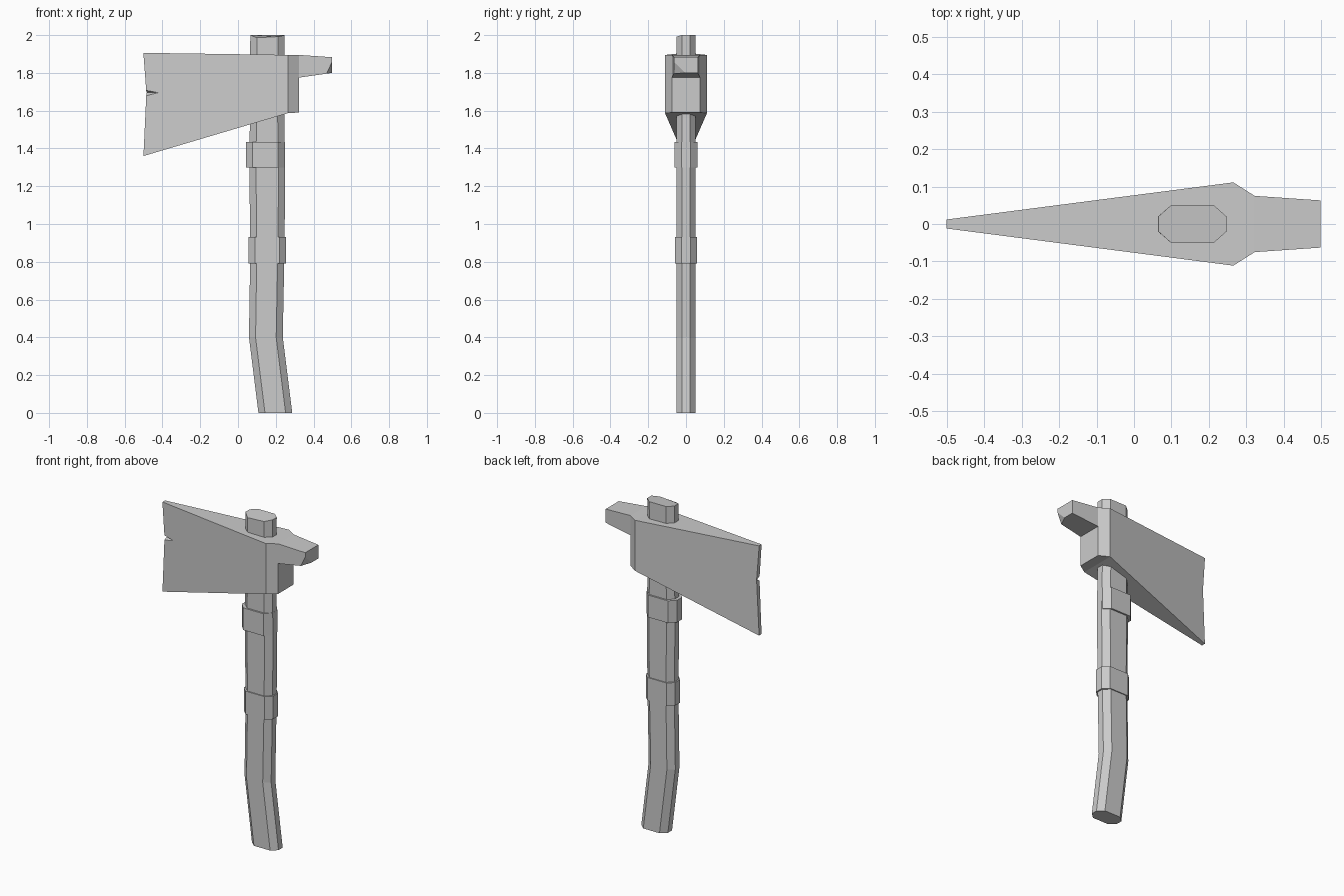
import bpy, bmesh
from mathutils import Vector

if "Cube" in bpy.data.objects:
    bpy.data.objects.remove(bpy.data.objects["Cube"])


def finish(name, bm):
    bmesh.ops.remove_doubles(bm, verts=bm.verts, dist=1e-5)
    bmesh.ops.dissolve_degenerate(bm, edges=bm.edges, dist=1e-5)
    bmesh.ops.recalc_face_normals(bm, faces=bm.faces)
    mesh = bpy.data.meshes.new(name)
    bm.to_mesh(mesh)
    bm.free()
    ob = bpy.data.objects.new(name, mesh)
    bpy.context.collection.objects.link(ob)
    return ob


def loft(name, rings):
    """Closed skin through equal-length rings of points."""
    bm = bmesh.new()
    vs = [[bm.verts.new(p) for p in r] for r in rings]
    n = len(rings[0])
    for a, b in zip(vs, vs[1:]):
        for i in range(n):
            j = (i + 1) % n
            bm.faces.new((a[i], a[j], b[j], b[i]))
    bm.faces.new(vs[0][::-1])
    bm.faces.new(vs[-1])
    return finish(name, bm)


def octagon(x0, x1, z, hy=0.051, end=0.02, cut=0.035):
    """Flattened eight-sided section, counter-clockwise from front left."""
    return [Vector(p) for p in (
        (x0 + cut, -hy, z), (x1 - cut, -hy, z), (x1, -end, z), (x1, end, z),
        (x1 - cut, hy, z), (x0 + cut, hy, z), (x0, end, z), (x0, -end, z))]


def block(x, hy, bottom, top):
    return [(x, -hy, bottom), (x, hy, bottom), (x, hy, top), (x, -hy, top)]


def cut(target, name, points):
    """Subtract the convex hull of a few points."""
    bm = bmesh.new()
    for p in points:
        bm.verts.new(p)
    bmesh.ops.convex_hull(bm, input=bm.verts)
    cutter = finish(name, bm)
    cutter.hide_render = True
    cutter.hide_viewport = True
    mod = target.modifiers.new(name, 'BOOLEAN')
    mod.operation = 'DIFFERENCE'
    mod.solver = 'EXACT'
    mod.object = cutter


# bent handle with a worn top
sections = [octagon(0.108, 0.287, 0), octagon(0.058, 0.237, 0.4),
            octagon(0.065, 0.246, 0.86), octagon(0.06, 0.25, 1.3),
            octagon(0.063, 0.245, 1.56), octagon(0.065, 0.247, 2.0)]
sections[-1][0].z -= 0.014
sections[-1][1].z -= 0.008
loft("handle", sections)

# grip bands
for name, x0, x1, z0, z1, hy in (("lower_band", 0.056, 0.254, 0.79, 0.93, 0.057),
                                 ("upper_band", 0.043, 0.248, 1.30, 1.435, 0.061)):
    loft(name, [octagon(x0, x1, z, hy, 0.024) for z in (z0, z1)])

# axe head: blade, cheeks and poll in one skin
head = loft("axe_head", [
    block(-0.5, 0.012, 1.36, 1.906),
    block(0.265, 0.111, 1.587, 1.895),
    block(0.322, 0.075, 1.59, 1.895),
    block(0.322, 0.075, 1.775, 1.895),
    block(0.497, 0.063, 1.80, 1.883)])

# slightly hollow cutting edge
cut(head, "edge_cutter", [(x, y, z) for y in (-0.1, 0.1)
                          for x, z in ((-0.502, 1.92), (-0.485, 1.695), (-0.501, 1.35),
                                       (-0.6, 1.34), (-0.6, 1.93))])
# chip in the cutting edge
cut(head, "edge_chip_cutter", [(-0.42, -0.0235, 1.695), (-0.482, 0.015, 1.695),
                               (-0.55, -0.03, 1.73), (-0.55, -0.03, 1.65)])
# chipped lower corner of the poll
cut(head, "poll_chip_cutter", [(0.498, 0.0, 1.799), (0.498, -0.064, 1.86),
                               (0.468, -0.066, 1.795), (0.53, -0.12, 1.75)])
